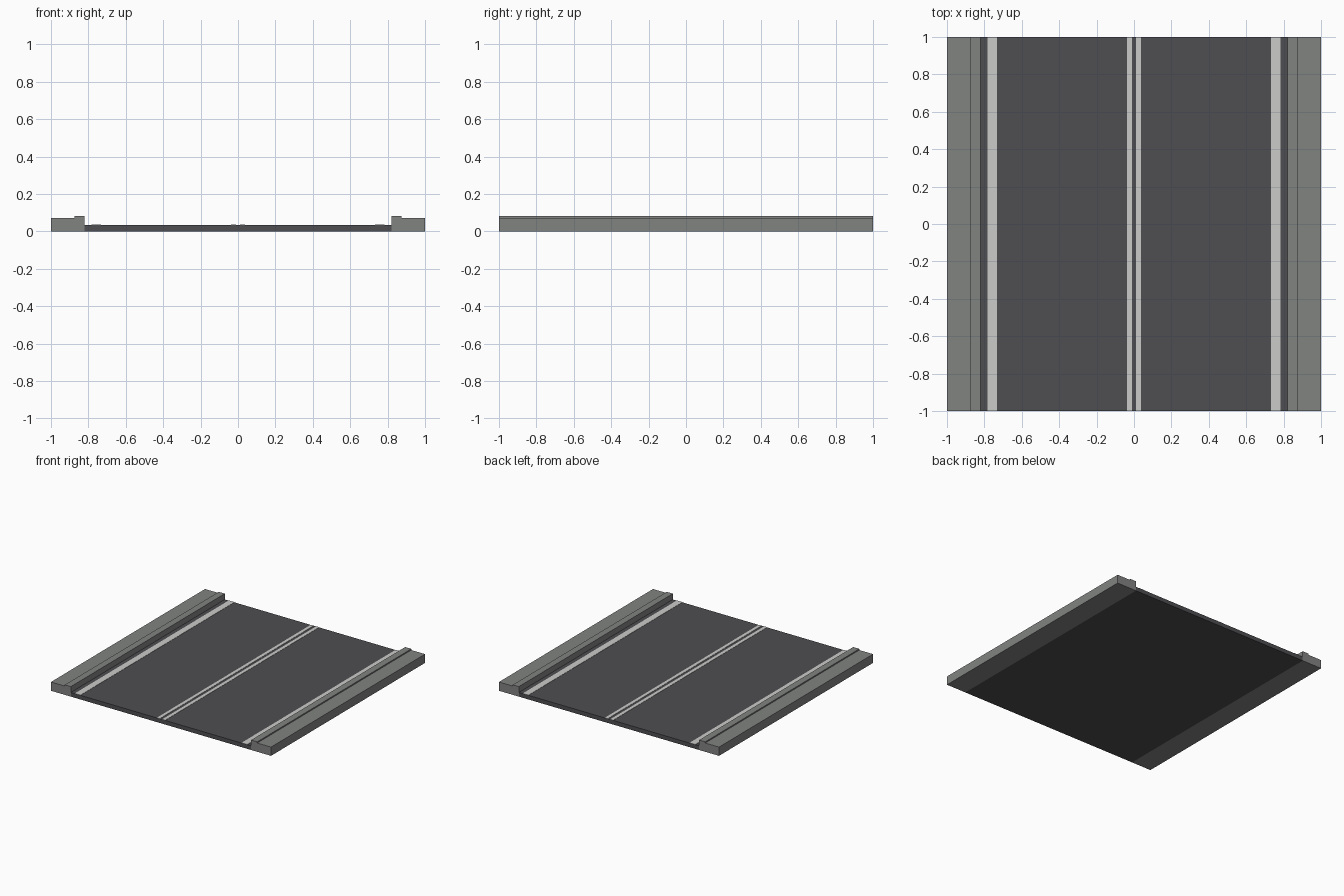
import bpy, bmesh

if "Cube" in bpy.data.objects:
    bpy.data.objects.remove(bpy.data.objects["Cube"])


def material(name, rgb):
    m = bpy.data.materials.new(name)
    m.diffuse_color = (*rgb, 1.0)
    m.use_nodes = True
    m.node_tree.nodes["Principled BSDF"].inputs["Base Color"].default_value = m.diffuse_color
    return m


asphalt = material("dark asphalt", (0.077, 0.074, 0.083))
concrete = material("grey concrete", (0.220, 0.228, 0.220))
paint = material("pale road paint", (0.60, 0.60, 0.59))


def strip(name, profile, mat):
    """Extrude an x-z cross-section along the full length of the road tile."""
    bm = bmesh.new()
    face = bm.faces.new([bm.verts.new((x, -1.0, z)) for x, z in profile])
    ext = bmesh.ops.extrude_face_region(bm, geom=[face])
    moved = [g for g in ext["geom"] if isinstance(g, bmesh.types.BMVert)]
    bmesh.ops.translate(bm, verts=moved, vec=(0, 2.0, 0))
    bmesh.ops.recalc_face_normals(bm, faces=bm.faces)
    mesh = bpy.data.meshes.new(name)
    bm.to_mesh(mesh)
    bm.free()
    mesh.materials.append(mat)
    ob = bpy.data.objects.new(name, mesh)
    bpy.context.collection.objects.link(ob)
    return ob


def box(x0, x1, z0, z1):
    return [(x0, z0), (x1, z0), (x1, z1), (x0, z1)]


ROAD_Z = 0.034

# Road slab between the pavements
strip("road_surface", box(-0.82, 0.82, 0.0, ROAD_Z), asphalt)

for side, s in (("left", -1), ("right", 1)):
    # Pavement with a slightly raised kerb along the road
    strip(side + "_pavement",
          [(s * x, z) for x, z in ((0.82, 0), (1, 0), (1, 0.072), (0.875, 0.072),
                                   (0.875, 0.082), (0.82, 0.082))], concrete)
    # Edge line and one half of the double centre line, as thin plates
    for name, a, b in (("_edge_line", 0.732, 0.784), ("_centre_line", 0.011, 0.038)):
        strip(side + name, box(s * a, s * b, ROAD_Z, ROAD_Z + 0.002), paint)
